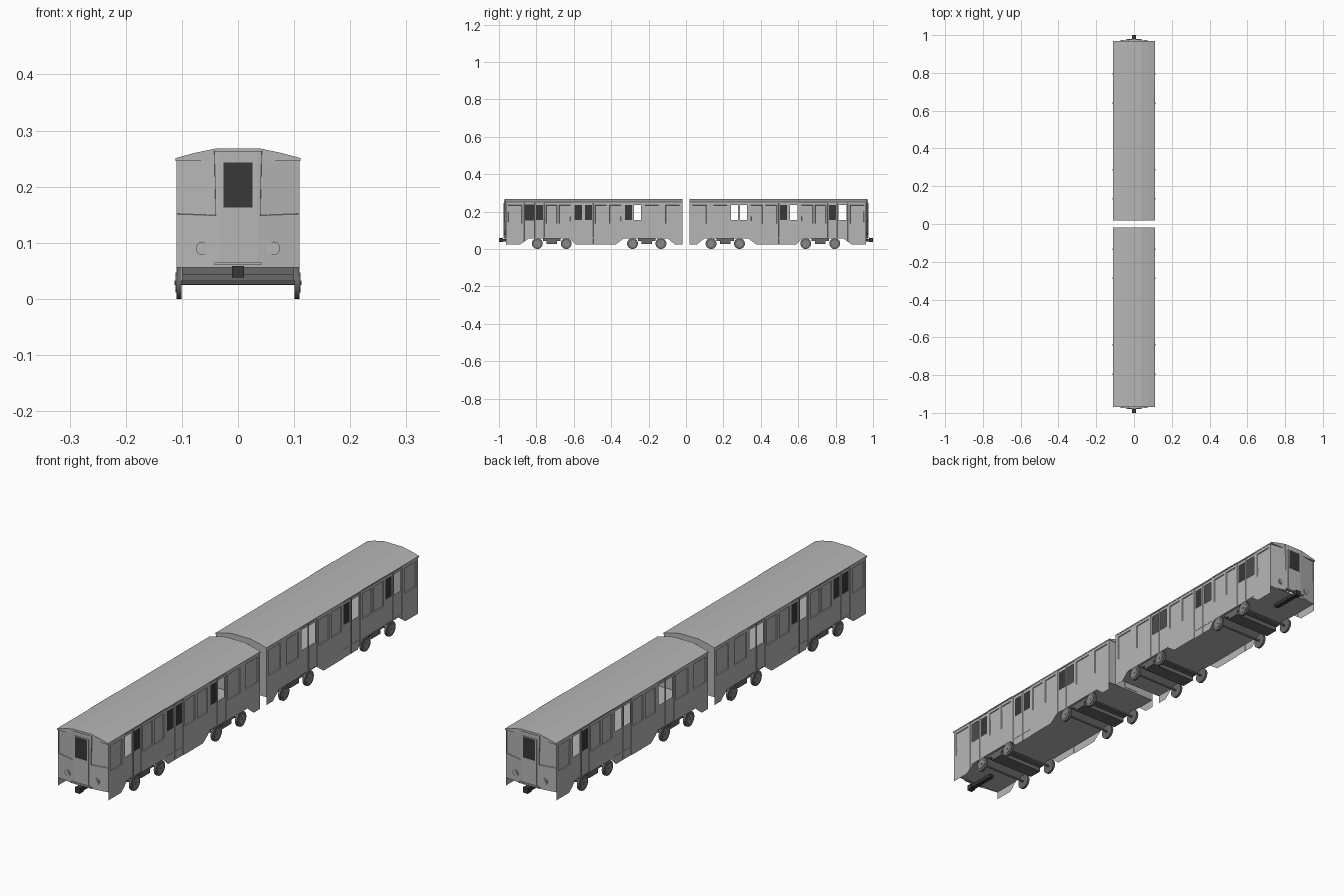
import bpy, bmesh, math
from mathutils import Matrix, Vector

if "Cube" in bpy.data.objects:
    bpy.data.objects.remove(bpy.data.objects["Cube"])


def material(name, r, g, b):
    m = bpy.data.materials.new(name)
    m.diffuse_color = (r, g, b, 1)
    m.use_nodes = True
    m.node_tree.nodes["Principled BSDF"].inputs["Base Color"].default_value = m.diffuse_color
    return m


GREY = material("body_grey", .47, .47, .47)
DARK = material("truck_dark_grey", .14, .14, .14)
BLACK = material("glass_black", .04, .04, .04)
STEEL = material("wheel_steel", .25, .25, .25)


def finish(name, bm, *mats):
    me = bpy.data.meshes.new(name)
    bm.to_mesh(me)
    bm.free()
    for m in mats:
        me.materials.append(m)
    ob = bpy.data.objects.new(name, me)
    bpy.context.collection.objects.link(ob)
    return ob


def box(name, mat, x, y, z):
    """Box from (min, max) ranges."""
    bm = bmesh.new()
    bmesh.ops.create_cube(bm, size=1)
    for v in bm.verts:
        v.co = Vector([(r[0] + r[1]) / 2 + c * abs(r[1] - r[0])
                       for r, c in zip((x, y, z), v.co)])
    return finish(name, bm, mat)


def cyl(name, mat, r, centre, length, axis, sides=20):
    bm = bmesh.new()
    bmesh.ops.create_cone(bm, cap_ends=True, segments=sides, radius1=r, radius2=r, depth=length)
    rot = Matrix.Rotation(math.pi / 2, 4, 'Y' if axis == 'x' else 'X')
    bmesh.ops.transform(bm, matrix=Matrix.Translation(centre) @ rot, verts=bm.verts)
    ob = finish(name, bm, mat)
    bpy.context.view_layer.objects.active = ob
    ob.select_set(True)
    bpy.ops.object.shade_smooth_by_angle(angle=math.radians(35))
    ob.select_set(False)
    return ob


# Side wall layout, measured along the car from the inner end
SKIRT = [(.02, .025), (.06, .025), (.10, .058), (.33, .058), (.375, .025),
         (.59, .025), (.625, .058), (.84, .058), (.885, .025), (.962, .025)]
PANES = [(.24, .278), (.289, .326), (.503, .54), (.556, .596), (.765, .802), (.816, .857)]
LEAVES = [(.232, .2835), (.2835, .334), (.495, .548), (.548, .604), (.757, .809), (.809, .865)]
WINDOWS = [(.034, .109), (.146, .22), (.347, .409), (.424, .486),
           (.617, .678), (.69, .748), (.878, .952)]
ROWS = [.065, .135, .155, .235, .247]
HOLES = {(1, 1): {0, 1, 3, 5}, (1, -1): {0, 5}, (-1, 1): {0, 1, 2, 3, 5}, (-1, -1): {0, 1, 3}}


def skirt(y):
    for (y0, z0), (y1, z1) in zip(SKIRT, SKIRT[1:]):
        if y <= y1:
            return z0 + (z1 - z0) * (y - y0) / (y1 - y0)
    return SKIRT[-1][1]


def side_wall(sx, sy):
    bm = bmesh.new()
    ys = sorted({p[0] for p in SKIRT} | {y for s in PANES + LEAVES + WINDOWS for y in s})
    grid = [[bm.verts.new((.11, y, z)) for z in [skirt(y)] + ROWS] for y in ys]
    for a, b in zip(grid, grid[1:]):
        for k in range(len(ROWS)):
            bm.faces.new((a[k], b[k], b[k + 1], a[k + 1]))

    def region(y, z0, z1):
        return [f for f in bm.faces if y[0] < f.calc_center_median().y < y[1]
                and z0 < f.calc_center_median().z < z1]

    # fixed windows, then door leaves, are set back
    bm.normal_update()
    for w in WINDOWS:
        bmesh.ops.inset_region(bm, faces=region(w, .135, .235), thickness=.002, depth=-.003)
    for leaf in LEAVES:
        bmesh.ops.inset_region(bm, faces=region(leaf, 0, .247), thickness=.001, depth=-.002)
    # door panes are dark glass or open
    for i, p in enumerate(PANES):
        faces = region(p, .155, .235)
        if i in HOLES[sx, sy]:
            bmesh.ops.delete(bm, geom=faces, context='FACES')
        else:
            for f in faces:
                f.material_index = 1
    bmesh.ops.scale(bm, vec=(sx, sy, 1), verts=bm.verts)
    if sx * sy < 0:
        bmesh.ops.reverse_faces(bm, faces=bm.faces)
    finish("side_wall", bm, GREY, BLACK)


def cab_end(sy):
    """Slightly pointed end wall with set-back windows either side of the door."""
    bm = bmesh.new()
    cols = [(-.11, .962, .25), (-.034, .973, .264), (.034, .973, .264), (.11, .962, .25)]
    grid = [[bm.verts.new((x, y * sy, z)) for z in (.056, .143, top)] for x, y, top in cols]
    panes = []
    for i, (a, b) in enumerate(zip(grid, grid[1:])):
        for k in range(2):
            vs = (a[k], b[k], b[k + 1], a[k + 1])
            f = bm.faces.new(vs if sy < 0 else vs[::-1])
            if k == 1 and i != 1:
                panes.append(f)
    bm.normal_update()
    for f in panes:
        bmesh.ops.inset_region(bm, faces=[f], thickness=.008, depth=0)
        bmesh.ops.inset_region(bm, faces=[f], thickness=.001, depth=-.003)
    finish("cab_end_wall", bm, GREY)


def roof(sy):
    half = [(.111, .246), (.111, .251), (.078, .26), (.04, .268)]
    prof = half + [(-x, z) for x, z in half[::-1]]
    bm = bmesh.new()
    rings = [[bm.verts.new((x, y * sy, z)) for x, z in prof] for y in (.018, .968)]
    n = len(prof)
    for i in range(n):
        bm.faces.new((rings[0][i], rings[0][(i + 1) % n], rings[1][(i + 1) % n], rings[1][i]))
    for r in rings:
        bm.faces.new(r)
    bmesh.ops.recalc_face_normals(bm, faces=bm.faces)
    finish("roof", bm, GREY)


for s in (-1, 1):
    def span(a, b):
        return tuple(sorted((a * s, b * s)))

    # car shell
    for sx in (-1, 1):
        side_wall(sx, s)
        box("roof_vent", DARK, sorted((sx * .109, sx * .1118)), span(.61, .755), (.248, .2515))
    cab_end(s)
    roof(s)
    box("floor", GREY, (-.109, .109), span(.021, .962), (.056, .06))

    # inner end wall with connecting door
    box("inner_end_wall", GREY, (-.11, .11), span(.02, .023), (.056, .248))
    box("inner_door", GREY, (-.031, .031), span(.0185, .021), (.063, .244))
    box("inner_door_window", BLACK, (-.026, .026), span(.0178, .019), (.163, .241))

    # cab door, step and headlights
    box("cab_door", GREY, (-.031, .031), span(.97, .9755), (.066, .247))
    box("cab_door_window", BLACK, (-.026, .026), span(.974, .9765), (.163, .243))
    box("door_step", GREY, (-.042, .042), span(.968, .98), (.06, .065))
    for sx in (-1, 1):
        cyl("headlight_rim", GREY, .012, (sx * .063, s * .968, .09), .008, 'y')
        cyl("headlight_lens", GREY, .0065, (sx * .063, s * .969, .09), .009, 'y')

    # coupler
    box("coupler_bar", BLACK, (-.009, .009), span(.865, .99), (.041, .054))
    box("coupler_head", BLACK, (-.0105, .0105), span(.978, 1), (.038, .059))

    # trucks
    for y0, y1 in ((.134, .286), (.64, .795)):
        c = (y0 + y1) / 2
        box("truck_frame", DARK, (-.1, .1), span(c - .047, c + .047), (.043, .056))
        box("truck_block", DARK, (-.1, .1), span(c - .028, c + .028), (.027, .044))
        for y in (y0, y1):
            cyl("axle", STEEL, .004, (0, s * y, .029), .226, 'x', 10)
            for sx in (-1, 1):
                cyl("wheel", DARK, .029, (sx * .1055, s * y, .029), .009, 'x', 24)
                cyl("wheel_hub", STEEL, .018, (sx * .1065, s * y, .029), .0095, 'x', 20)
